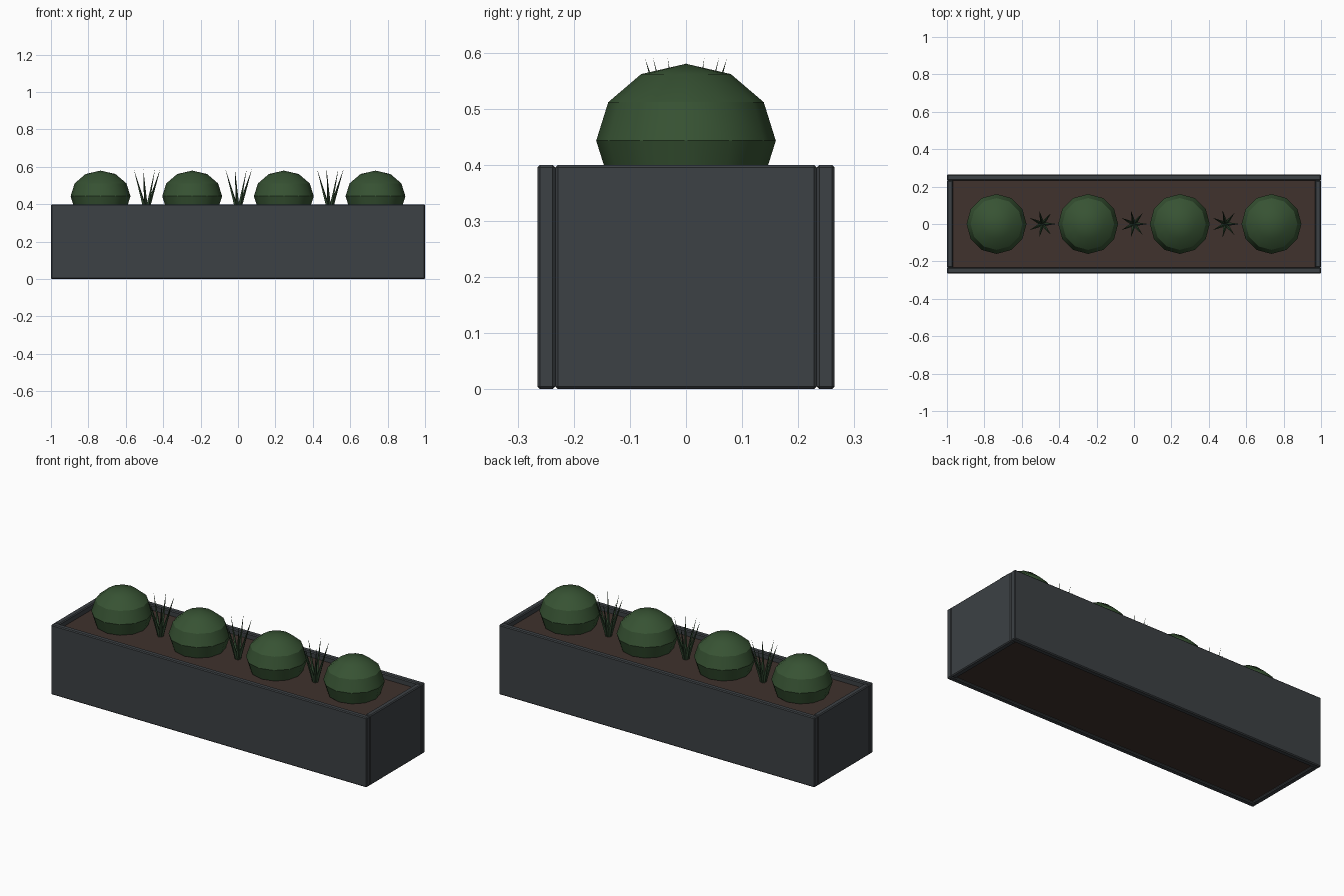
import bpy, math
from mathutils import Vector

if "Cube" in bpy.data.objects:
    bpy.data.objects.remove(bpy.data.objects["Cube"])


def material(name, color):
    m = bpy.data.materials.new(name)
    m.diffuse_color = (*color, 1)
    m.use_nodes = True
    m.node_tree.nodes["Principled BSDF"].inputs["Base Color"].default_value = m.diffuse_color
    return m


SLATE = material("slate", (0.045, 0.052, 0.058))
SOIL = material("soil", (0.050, 0.032, 0.026))
BUSH = material("bush_green", (0.038, 0.085, 0.033))
GRASS = material("grass_green", (0.030, 0.065, 0.030))


def finish(name, mat):
    ob = bpy.context.object
    ob.name = name
    ob.data.materials.append(mat)
    return ob


def box(name, lo, hi, mat, bevel=0.0):
    lo, hi = Vector(lo), Vector(hi)
    bpy.ops.mesh.primitive_cube_add(size=1, location=(lo + hi) / 2)
    ob = finish(name, mat)
    ob.scale = hi - lo
    bpy.ops.object.transform_apply(location=False, rotation=False, scale=True)
    if bevel:
        b = ob.modifiers.new("edge", 'BEVEL')
        b.width = bevel
        b.segments = 1
    return ob


# Planter walls: long boards overlap the end panels
box("front_board", (-1, -0.265, 0), (1, -0.233, 0.4), SLATE, 0.005)
box("back_board", (-1, 0.233, 0), (1, 0.265, 0.4), SLATE, 0.005)
box("left_panel", (-1, -0.233, 0), (-0.968, 0.233, 0.4), SLATE, 0.005)
box("right_panel", (0.968, -0.233, 0), (1, 0.233, 0.4), SLATE, 0.005)

# Soil filling
box("soil", (-0.97, -0.235, 0.01), (0.97, 0.235, 0.37), SOIL)

# Squashed round bushes
for i in range(4):
    bpy.ops.mesh.primitive_uv_sphere_add(segments=12, ring_count=6, radius=0.16,
                                         location=(-0.735 + 0.49 * i, 0, 0.443))
    ob = finish(f"bush_{i + 1}", BUSH)
    ob.scale.z = 0.137 / 0.16
    bpy.ops.object.transform_apply(location=False, rotation=False, scale=True)
    bpy.ops.object.shade_smooth_by_angle(angle=math.radians(30))

# Grass tufts: seven leaning blades each
for i in range(3):
    base = Vector((-0.49 + 0.49 * i, 0, 0.365))
    for k in range(7):
        a = math.tau * k / 7
        out = Vector((math.cos(a), math.sin(a), 0))
        p, q = base + out * 0.004, base + out * 0.075 + Vector((0, 0, 0.225))
        d = q - p
        bpy.ops.mesh.primitive_cone_add(vertices=4, radius1=0.011, radius2=0,
                                        depth=d.length, location=(p + q) / 2,
                                        rotation=d.to_track_quat('Z', 'Y').to_euler())
        finish(f"grass_{i + 1}_blade_{k + 1}", GRASS)
